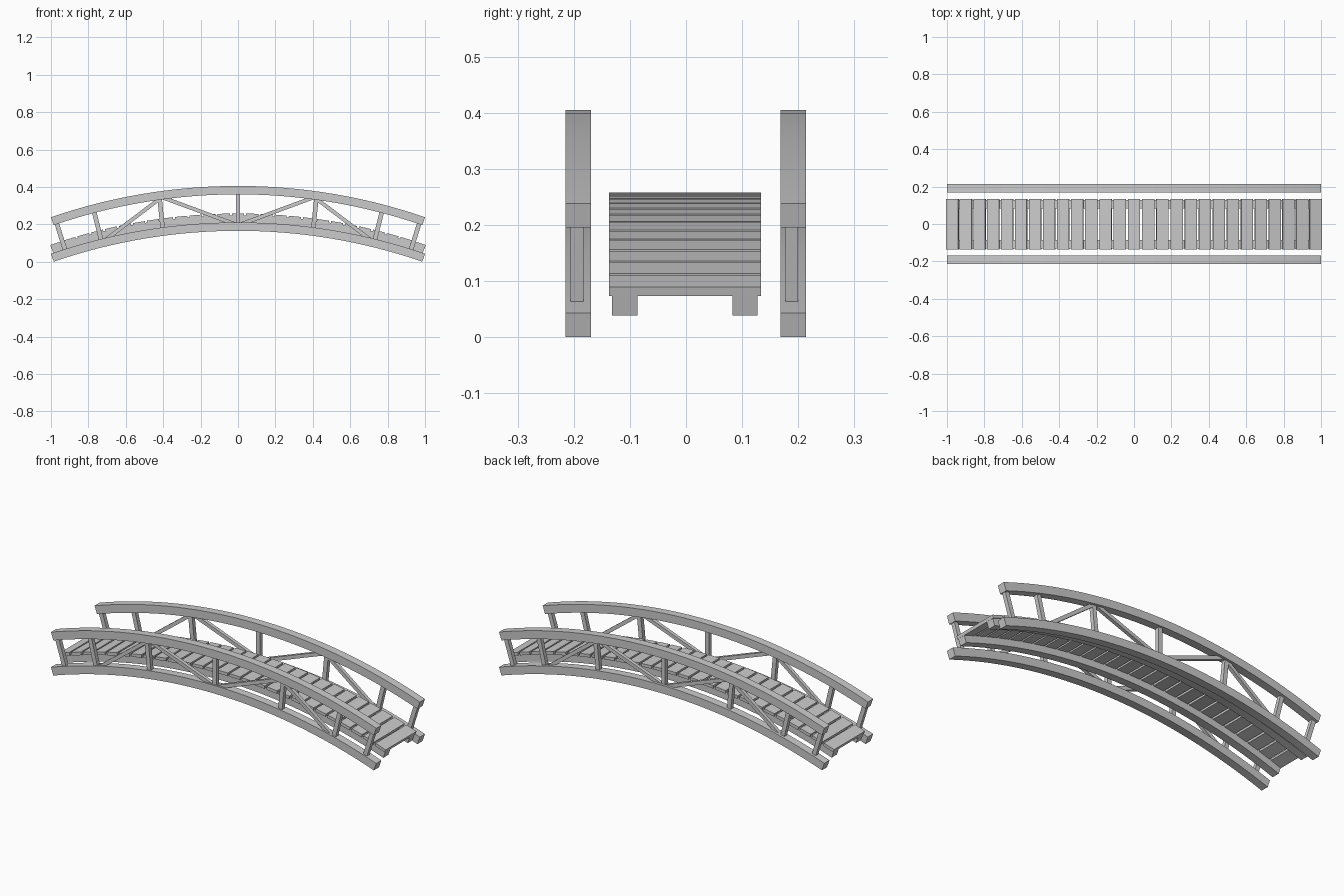
import bpy, bmesh, math
from mathutils import Vector, Matrix

if "Cube" in bpy.data.objects:
    bpy.data.objects.remove(bpy.data.objects["Cube"])

R = 3.05                       # radius of every arch centreline
END = math.asin(0.9925 / R)    # half angle of the arch
BEAM = 0.045


def arch(a, top, offset=0.0):
    """Point (x, z) on an arch whose crown centreline is at height top."""
    r = R + offset
    return r * math.sin(a), top - R + r * math.cos(a)


def finish(name, bm):
    bmesh.ops.recalc_face_normals(bm, faces=bm.faces)
    mesh = bpy.data.meshes.new(name)
    bm.to_mesh(mesh)
    bm.free()
    ob = bpy.data.objects.new(name, mesh)
    bpy.context.collection.objects.link(ob)
    return ob


def arch_beam(name, y, top, segs=32):
    """Square beam swept along the arch."""
    bm = bmesh.new()
    h = BEAM / 2
    rings = []
    for i in range(segs + 1):
        a = -END + 2 * END * i / segs
        ring = []
        for dy, off in ((-h, -h), (h, -h), (h, h), (-h, h)):
            x, z = arch(a, top, off)
            ring.append(bm.verts.new((x, y + dy, z)))
        rings.append(ring)
    for p, q in zip(rings, rings[1:]):
        for k in range(4):
            bm.faces.new((p[k], p[(k + 1) % 4], q[(k + 1) % 4], q[k]))
    bm.faces.new(rings[0])
    bm.faces.new(rings[-1])
    ob = finish(name, bm)
    bpy.ops.object.select_all(action='DESELECT')
    ob.select_set(True)
    bpy.context.view_layer.objects.active = ob
    bpy.ops.object.shade_smooth_by_angle(angle=math.radians(30))


def box(name, centre, size, angle=0.0):
    bm = bmesh.new()
    mat = (Matrix.Translation(centre) @ Matrix.Rotation(angle, 4, 'Y')
           @ Matrix.Diagonal((*size, 1)))
    bmesh.ops.create_cube(bm, size=1, matrix=mat)
    return finish(name, bm)


def strut(name, p, q, y, thick, depth):
    """Straight bar between two (x, z) points."""
    p, q = Vector(p), Vector(q)
    d, c = q - p, (p + q) / 2
    box(name, (c.x, y, c.y), (thick, depth, d.length), math.atan2(d.x, d.y))


# Side trusses: lower beam, handrail, posts and diagonals
posts = [((0, 0.195), (0, 0.375)),
         ((0.402, 0.17), (0.42, 0.35)),
         ((0.729, 0.105), (0.772, 0.28)),
         ((0.922, 0.055), (0.972, 0.215))]
diagonals = [((0.0, 0.195), (0.42, 0.35)),
             ((0.725, 0.105), (0.395, 0.355))]
for side, y in (("front", -0.192), ("back", 0.191)):
    arch_beam(side + "_lower_beam", y, 0.188)
    arch_beam(side + "_handrail", y, 0.383)
    yp = y - 0.0025
    for s in (-1, 1):
        for kind, bars, t in (("post", posts, 0.024), ("diagonal", diagonals, 0.02)):
            for i, (p, q) in enumerate(bars):
                if p[0] == q[0] == 0 and s < 0:
                    continue
                strut(f"{side}_{kind}_{i}_{'left' if s < 0 else 'right'}",
                      (s * p[0], p[1]), (s * q[0], q[1]), yp, t,
                      0.023 if kind == "post" else 0.02)

# Deck stringers
arch_beam("front_stringer", -0.109, 0.226)
arch_beam("back_stringer", 0.105, 0.226)

# Deck planks
N = 27
for i in range(N):
    a = (i / (N - 1) * 2 - 1) * math.asin(0.963 / R)
    x, z = arch(a, 0.226, BEAM / 2 + 0.001)
    box(f"plank_{i:02d}", (x, -0.002, z), (0.065, 0.271, 0.017), a)
